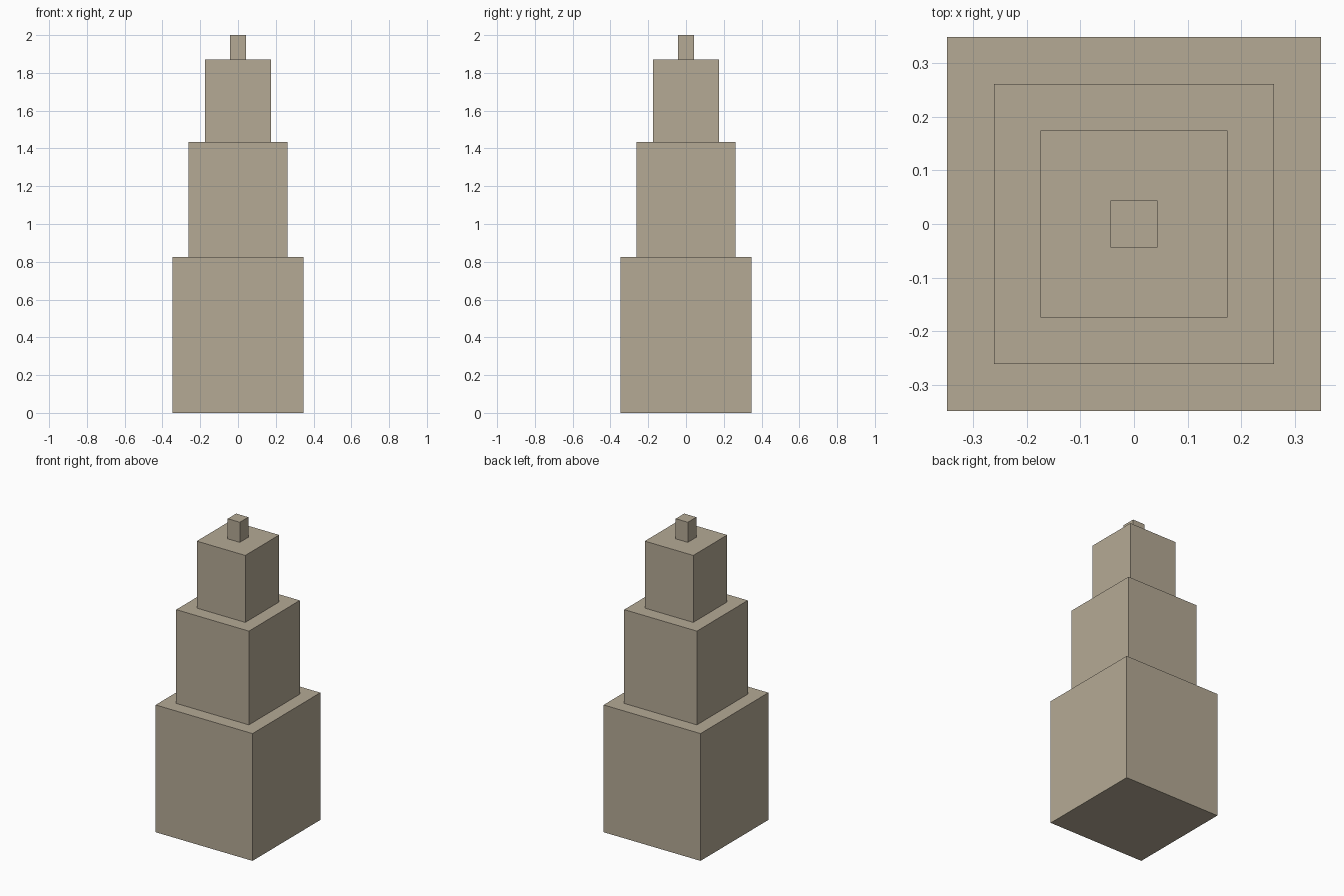
import bpy

cube = bpy.data.objects.get("Cube")
if cube:
    bpy.data.objects.remove(cube, do_unlink=True)

# Sandy stone material
stone = bpy.data.materials.new("sandy_stone")
stone.use_nodes = True
color = (0.46, 0.40, 0.30, 1.0)
stone.diffuse_color = color
stone.node_tree.nodes["Principled BSDF"].inputs["Base Color"].default_value = color

UNIT = 2 / 23  # the tower is 23 modules tall


def add_block(name, width, height, base):
    """Square block, sizes in modules, standing on the given base height."""
    bpy.ops.mesh.primitive_cube_add(size=1, location=(0, 0, (base + height / 2) * UNIT))
    block = bpy.context.object
    block.name = name
    block.scale = (width * UNIT, width * UNIT, height * UNIT)
    bpy.ops.object.transform_apply(location=False, rotation=False, scale=True)
    block.data.materials.append(stone)


# Stacked tiers, from the ground up
base = 0
for name, width, height in (
    ("lower_tier", 8, 9.5),
    ("middle_tier", 6, 7),
    ("upper_tier", 4, 5),
    ("top_finial", 1, 1.5),
):
    add_block(name, width, height, base)
    base += height
